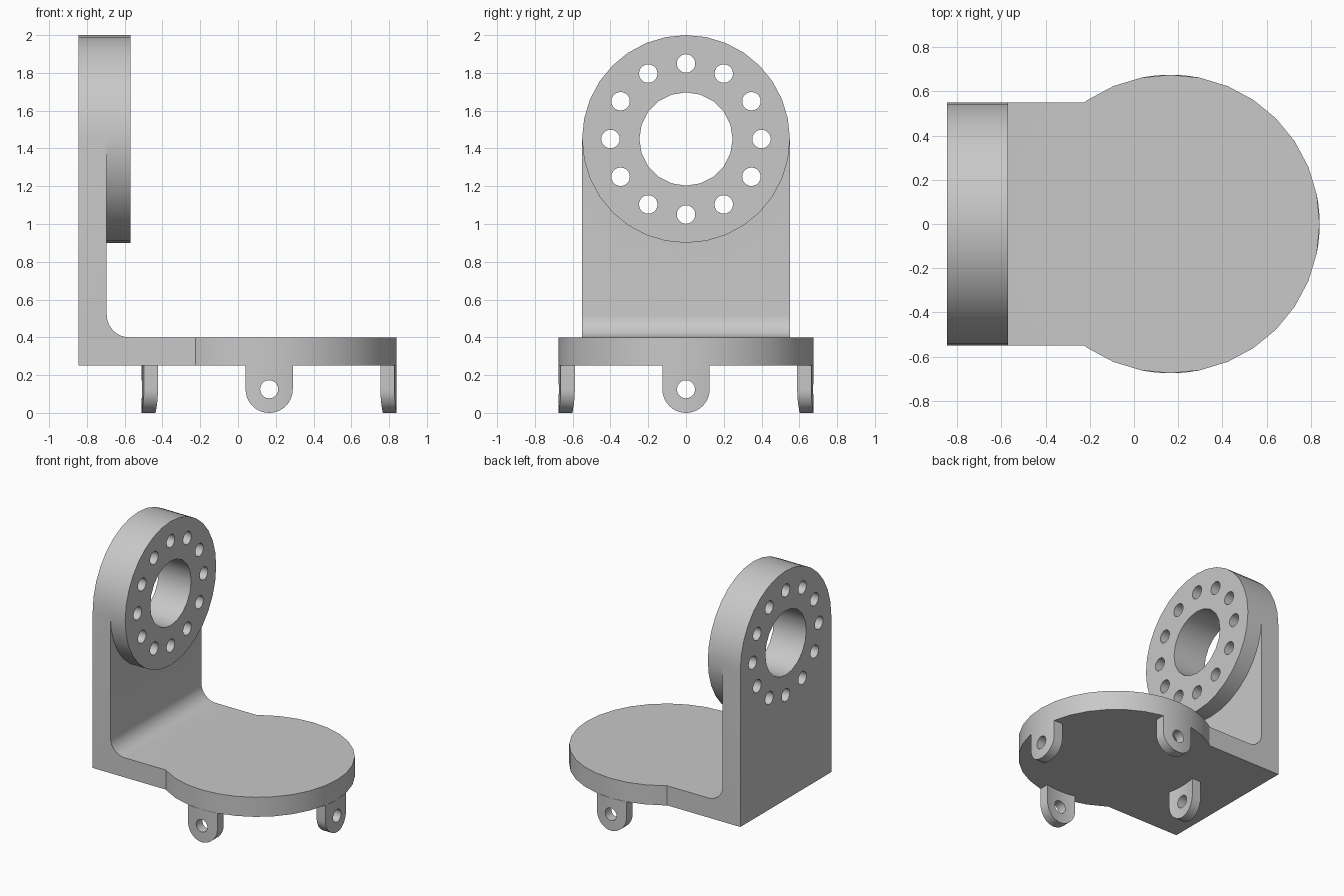
import bpy, bmesh
from math import sin, cos, pi, radians
from mathutils import Vector

if "Cube" in bpy.data.objects:
    bpy.data.objects.remove(bpy.data.objects["Cube"], do_unlink=True)

grey = bpy.data.materials.new("plain_grey")
grey.use_nodes = True
grey.diffuse_color = (0.58, 0.58, 0.58, 1)
grey.node_tree.nodes["Principled BSDF"].inputs["Base Color"].default_value = grey.diffuse_color

# Where a profile point (a, b) at depth d lands, for each extrusion axis
PLACE = {"x": lambda a, b, d: (d, a, b),
         "y": lambda a, b, d: (a, d, b),
         "z": lambda a, b, d: (a, b, d)}


def arc(cx, cy, r, start, end, steps):
    """Points on an arc, angles in degrees, both ends included."""
    angles = [radians(start + (end - start) * i / steps) for i in range(steps + 1)]
    return [(cx + r * cos(t), cy + r * sin(t)) for t in angles]


def prism(name, points, axis, lo, hi):
    """Extrude a closed profile along an axis."""
    bm = bmesh.new()
    face = bm.faces.new([bm.verts.new(PLACE[axis](a, b, lo)) for a, b in points])
    grown = bmesh.ops.extrude_face_region(bm, geom=[face])["geom"]
    shift = Vector(PLACE[axis](0, 0, hi - lo))
    bmesh.ops.translate(bm, vec=shift, verts=[v for v in grown if isinstance(v, bmesh.types.BMVert)])
    bmesh.ops.recalc_face_normals(bm, faces=bm.faces)
    mesh = bpy.data.meshes.new(name)
    bm.to_mesh(mesh)
    bm.free()
    mesh.materials.append(grey)
    obj = bpy.data.objects.new(name, mesh)
    bpy.context.collection.objects.link(obj)
    return obj


def cylinder(name, cx, cy, r, sides, axis, lo, hi):
    return prism(name, arc(cx, cy, r, 0, 360, sides)[:-1], axis, lo, hi)


def activate(obj):
    bpy.ops.object.select_all(action="DESELECT")
    obj.select_set(True)
    bpy.context.view_layer.objects.active = obj


def combine(obj, other, operation):
    """Apply a boolean and discard the second solid."""
    mod = obj.modifiers.new("combine", "BOOLEAN")
    mod.operation, mod.solver, mod.object = operation, "EXACT", other
    activate(obj)
    bpy.ops.object.modifier_apply(modifier=mod.name)
    bpy.data.objects.remove(other, do_unlink=True)


def smooth(obj):
    activate(obj)
    bpy.ops.object.shade_smooth_by_angle(angle=radians(30))


BACK, WALL, RING = -0.845, -0.695, -0.57    # x of wall back, wall front, ring face
HALF, HUB_Z = 0.55, 1.45                    # wall half width, ring centre height
DISC_X, DISC_R = 0.165, 0.675
LOW, TOP = 0.25, 0.40                       # base plate bottom and top

# L-shaped bracket with a filleted inner corner
fillet = arc(WALL + 0.12, TOP + 0.12, 0.12, 270, 180, 8)
profile = [(BACK, LOW), (DISC_X, LOW), (DISC_X, TOP)] + fillet + [(WALL, HUB_Z), (BACK, HUB_Z)]
bracket = prism("bracket", profile, "y", -HALF, HALF)

# Round base plate and mounting ring
combine(bracket, cylinder("base_disc", DISC_X, 0, DISC_R, 32, "z", LOW, TOP), "UNION")
combine(bracket, cylinder("mounting_ring", 0, HUB_Z, HALF, 32, "x", BACK, RING), "UNION")

# Central bore and the circle of bolt holes
combine(bracket, cylinder("bore", 0, HUB_Z, 0.247, 20, "x", -1, -0.4), "DIFFERENCE")
for y, z in arc(0, HUB_Z, 0.4, 0, 360, 12)[:-1]:
    combine(bracket, cylinder("bolt_hole", y, z, 0.049, 20, "x", -1, -0.4), "DIFFERENCE")
smooth(bracket)

# Four curved lugs with pin holes, hanging under the disc rim
for i, side in enumerate(("left", "back", "right", "front")):
    outline = [(0.125, LOW), (-0.125, LOW)] + arc(0, 0.125, 0.125, 180, 360, 20)
    lug = prism(side + "_lug", outline, "x", 0.5, 0.8)
    combine(lug, cylinder("outer", 0, 0, DISC_R, 96, "z", -0.1, 0.5), "INTERSECT")
    combine(lug, cylinder("inner", 0, 0, 0.602, 96, "z", -0.1, 0.5), "DIFFERENCE")
    combine(lug, cylinder("pin_hole", 0, 0.125, 0.048, 20, "x", 0.4, 0.9), "DIFFERENCE")
    lug.location.x = DISC_X
    lug.rotation_euler.z = i * pi / 2
    smooth(lug)
